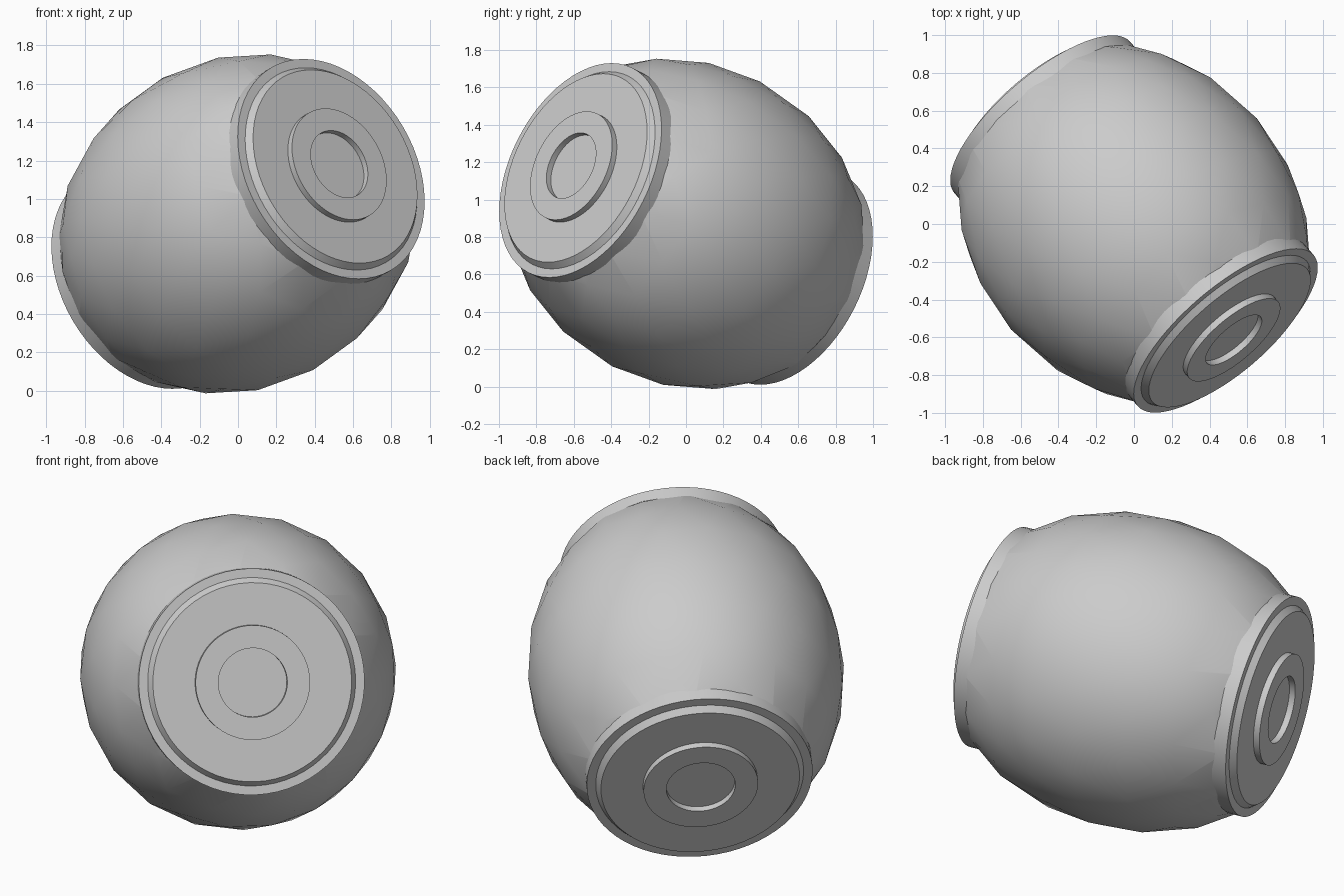
import bpy
import bmesh
import math
from mathutils import Vector, Matrix

cube = bpy.data.objects.get("Cube")
if cube:
    bpy.data.objects.remove(cube, do_unlink=True)

# Plain grey material
grey = bpy.data.materials.new("plain grey")
grey.use_nodes = True
colour = (0.6, 0.6, 0.6, 1)
grey.diffuse_color = colour
grey.node_tree.nodes["Principled BSDF"].inputs["Base Color"].default_value = colour

# Tilted frame: local z runs along the barrel axis
axis = Vector((0.608, -0.707, 0.359)).normalized()
frame = Matrix.Translation((0, 0, 0.87)) @ axis.to_track_quat('Z', 'Y').to_matrix().to_4x4()


def make_object(name, bm, matrix, angle):
    bmesh.ops.recalc_face_normals(bm, faces=bm.faces)
    bm.transform(matrix)
    mesh = bpy.data.meshes.new(name)
    bm.to_mesh(mesh)
    bm.free()
    mesh.materials.append(grey)
    obj = bpy.data.objects.new(name, mesh)
    bpy.context.collection.objects.link(obj)
    bpy.ops.object.select_all(action='DESELECT')
    obj.select_set(True)
    bpy.context.view_layer.objects.active = obj
    bpy.ops.object.shade_smooth_by_angle(angle=math.radians(angle))
    return obj


def lathe(profile, steps=64):
    bm = bmesh.new()
    verts = [bm.verts.new((r, 0, z)) for r, z in profile]
    edges = [bm.edges.new(pair) for pair in zip(verts, verts[1:])]
    bmesh.ops.spin(bm, geom=verts + edges, cent=(0, 0, 0), axis=(0, 0, 1),
                   angle=math.tau, steps=steps)
    bmesh.ops.remove_doubles(bm, verts=bm.verts, dist=0.0005)
    return bm


# Faceted, stretched body with both tips sliced off under the caps
body = bmesh.new()
bmesh.ops.create_icosphere(body, subdivisions=3, radius=1)
bmesh.ops.scale(body, vec=(0.858, 0.858, 1.06), verts=body.verts)
for side in (1, -1):
    bmesh.ops.bisect_plane(body, geom=body.verts[:] + body.edges[:] + body.faces[:],
                           plane_co=(0, 0, side * 0.765), plane_no=(0, 0, side),
                           clear_outer=True)
make_object("barrel_body", body, frame, 50)

# End caps: rim, bevelled plate, raised ring, sunken centre
cap_profile = [(0, 0.70), (0.58, 0.70), (0.614, 0.715), (0.614, 0.798),
               (0.565, 0.798), (0.54, 0.833), (0.311, 0.833), (0.311, 0.868),
               (0.1875, 0.868), (0.1875, 0.834), (0, 0.834)]
for name, turn in (("front_cap", 0), ("back_cap", math.pi)):
    make_object(name, lathe(cap_profile), frame @ Matrix.Rotation(turn, 4, 'X'), 25)
